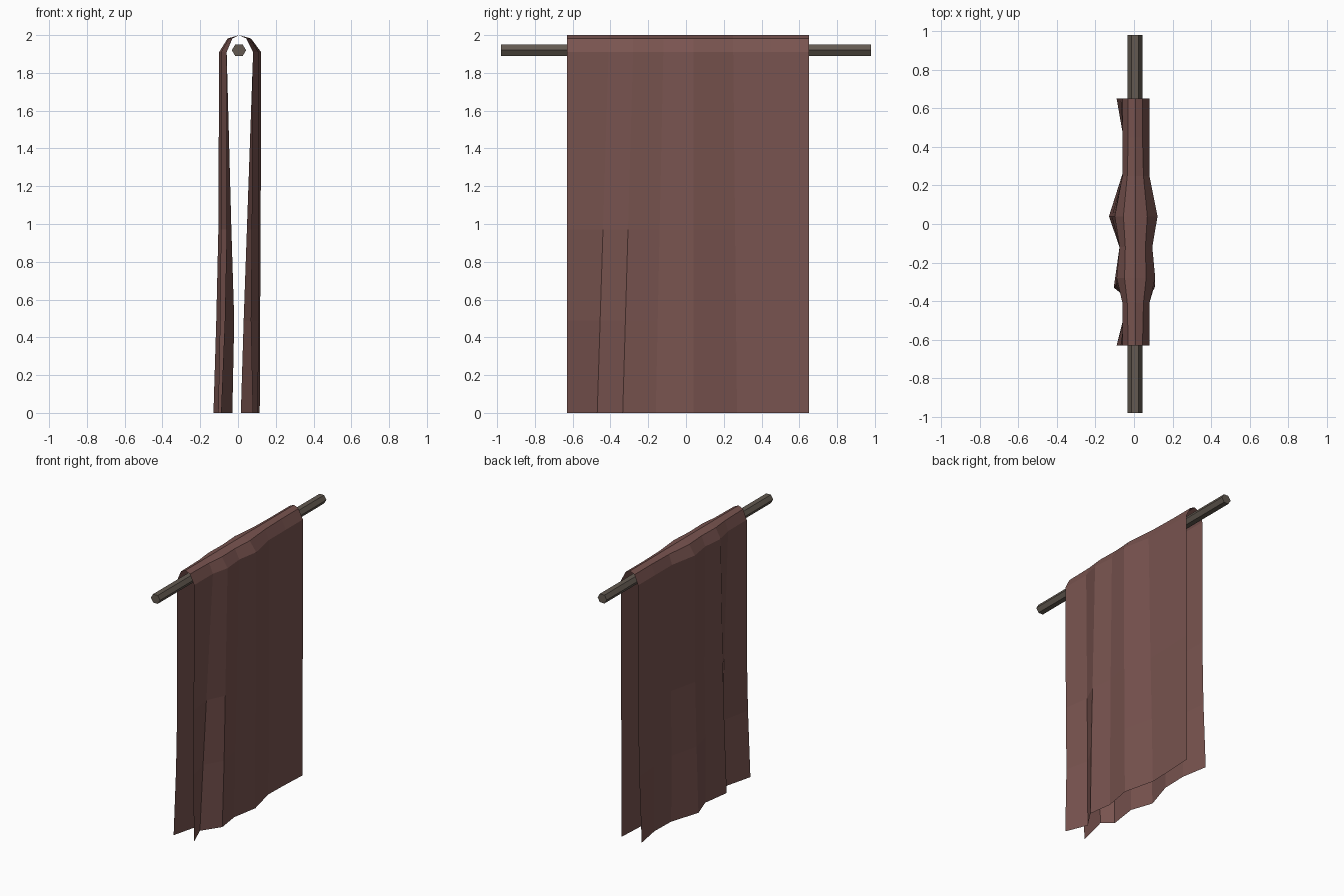
import bpy, bmesh, math

if "Cube" in bpy.data.objects:
    bpy.data.objects.remove(bpy.data.objects["Cube"])


def material(name, rgb):
    m = bpy.data.materials.new(name)
    m.diffuse_color = (*rgb, 1)
    m.use_nodes = True
    m.node_tree.nodes["Principled BSDF"].inputs["Base Color"].default_value = m.diffuse_color
    return m


def finish(bm, name, mat):
    me = bpy.data.meshes.new(name)
    bm.to_mesh(me)
    bm.free()
    me.materials.append(mat)
    ob = bpy.data.objects.new(name, me)
    bpy.context.collection.objects.link(ob)
    return ob


cloth_mat = material("dusty red cloth", (0.19, 0.088, 0.079))
rod_mat = material("grey brown wood", (0.125, 0.102, 0.082))

# Hexagonal hanging rod along y
bm = bmesh.new()
section = [(0.005 + 0.038 * math.cos(k * math.pi / 3),
            1.92 + 0.036 * math.sin(k * math.pi / 3)) for k in range(6)]
ends = [[bm.verts.new((x, y, z)) for x, z in section] for y in (-0.98, 0.98)]
for k in range(6):
    n = (k + 1) % 6
    bm.faces.new((ends[0][k], ends[0][n], ends[1][n], ends[1][k]))
for ring in ends:
    bm.faces.new(ring)
bmesh.ops.recalc_face_normals(bm, faces=bm.faces)
finish(bm, "rod", rod_mat)

# Fold positions along y: at the top, and at each hem
Y_TOP = [-0.63, -0.41, -0.28, -0.12, 0.04, 0.25, 0.45, 0.65]
Y_LEFT = [-0.63, -0.39, -0.33, -0.12, 0.04, 0.26, 0.45, 0.65]
Y_RIGHT = [-0.63, -0.47, -0.335, -0.16, 0.04, 0.27, 0.45, 0.65]

# Depth of each fold, row by row, for both hanging sides (height, x values)
LEFT = [
    (0.00, [-.09, -.03, -.105, -.075, -.13, -.06, -.055, -.09]),
    (0.49, [-.07, -.02, -.095, -.075, -.115, -.06, -.055, -.07]),
    (0.97, [-.06, -.035, -.09, -.07, -.104, -.055, -.055, -.06]),
    (1.91, [-.06, -.06, -.09, -.075, -.10, -.06, -.06, -.06]),
]
RIGHT = [
    (0.00, [.08, .015, .105, .08, .115, .06, .065, .075]),
    (0.49, [.07, .03, .11, .085, .117, .065, .07, .075]),
    (0.97, [.075, .047, .11, .09, .12, .072, .075, .08]),
    (1.91, [.08, .08, .11, .095, .122, .08, .08, .08]),
]
SHOULDER = [.037, .042, .056, .052, .062, .042, .037, .037]


def side_rows(rows, hem_y):
    out = []
    for z, xs in rows:
        t = z / 1.91
        out.append([(x, h + (y - h) * t, z) for x, h, y in zip(xs, hem_y, Y_TOP)])
    return out


def top_row(side, z):
    return [(0.007 + side * s, y, z) for s, y in zip(SHOULDER, Y_TOP)]


# Banner cloth: one sheet, up the left side, over the rod, down the right
rows = (side_rows(LEFT, Y_LEFT)
        + [top_row(-1, 1.982), top_row(0, 2.0), top_row(1, 1.982)]
        + side_rows(RIGHT, Y_RIGHT)[::-1])
bm = bmesh.new()
grid = [[bm.verts.new(p) for p in row] for row in rows]
for a, b in zip(grid, grid[1:]):
    for j in range(len(a) - 1):
        bm.faces.new((a[j], b[j], b[j + 1], a[j + 1]))
finish(bm, "banner_cloth", cloth_mat)
